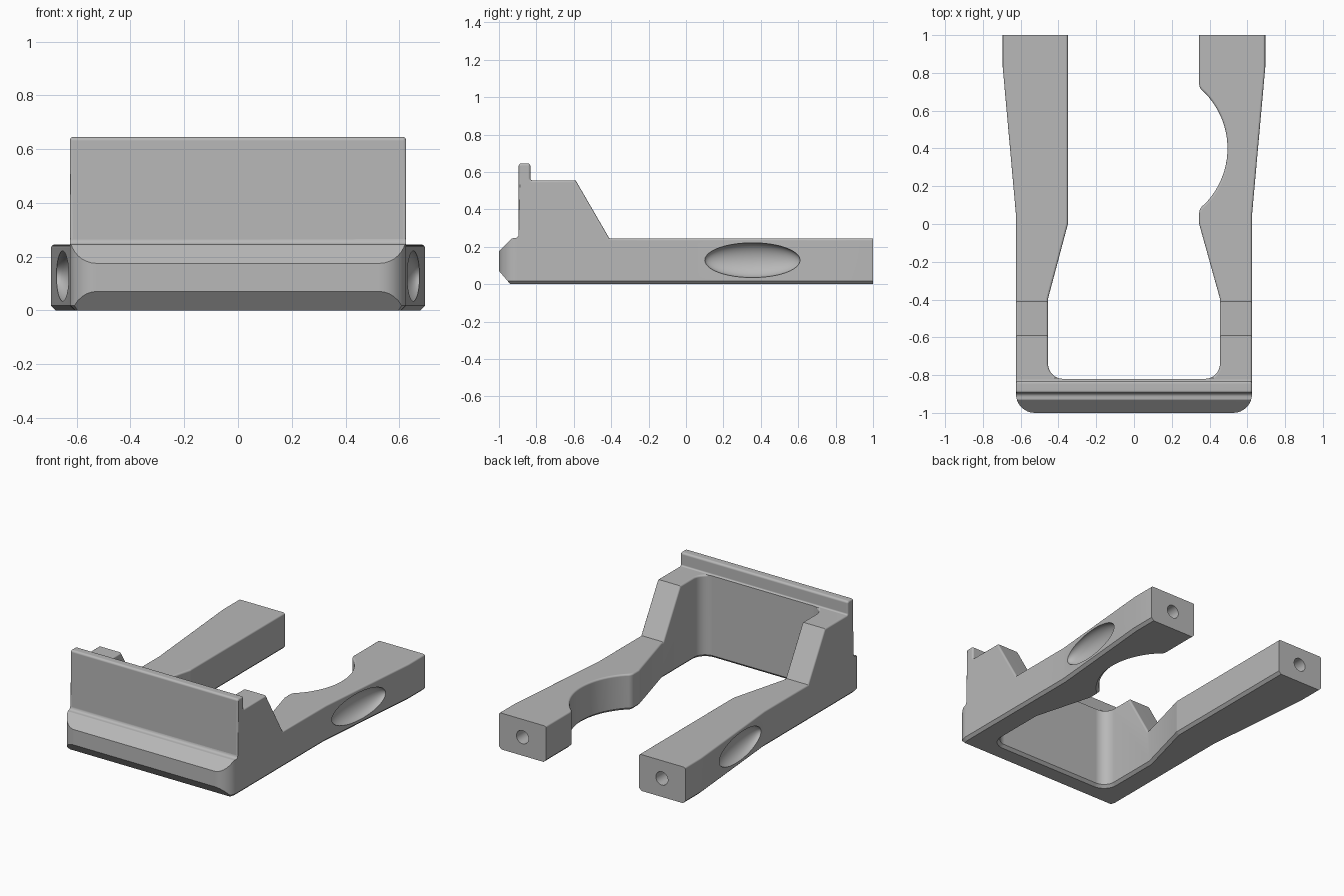
import bpy, bmesh, math
from mathutils import Vector, Matrix

cube = bpy.data.objects.get("Cube")
if cube:
    bpy.data.objects.remove(cube, do_unlink=True)


def fillet(corners, steps=8):
    """Turn (u, v, radius) corners into a closed loop with round corners."""
    loop = []
    for i, (u, v, r) in enumerate(corners):
        p = Vector((u, v))
        if r == 0:
            loop.append(p)
            continue
        a = (Vector(corners[i - 1][:2]) - p).normalized()
        b = (Vector(corners[(i + 1) % len(corners)][:2]) - p).normalized()
        half = a.angle(b) / 2
        tangent = r / math.tan(half)
        centre = p + (a + b).normalized() * (r / math.sin(half))
        s, e = p + a * tangent - centre, p + b * tangent - centre
        n = max(2, round(steps * (math.pi - 2 * half) / (math.pi / 2)))
        loop += [centre + s.slerp(e, k / n).normalized() * r for k in range(n + 1)]
    return loop


def new_object(name, bm):
    bmesh.ops.recalc_face_normals(bm, faces=bm.faces)
    mesh = bpy.data.meshes.new(name)
    bm.to_mesh(mesh)
    bm.free()
    obj = bpy.data.objects.new(name, mesh)
    bpy.context.collection.objects.link(obj)
    return obj


def prism(points, depth):
    """Closed solid from a loop of points pushed along depth."""
    bm = bmesh.new()
    low = [bm.verts.new(p) for p in points]
    high = [bm.verts.new(Vector(p) + Vector(depth)) for p in points]
    bm.faces.new(low)
    bm.faces.new(high[::-1])
    for i in range(len(low)):
        bm.faces.new((low[i], low[i - 1], high[i - 1], high[i]))
    bmesh.ops.recalc_face_normals(bm, faces=bm.faces)
    return bm


def boolean(obj, tool, operation):
    mod = obj.modifiers.new("cut", "BOOLEAN")
    mod.operation, mod.solver, mod.object = operation, "EXACT", tool
    bpy.context.view_layer.update()
    graph = bpy.context.evaluated_depsgraph_get()
    mesh = bpy.data.meshes.new_from_object(obj.evaluated_get(graph))
    obj.modifiers.clear()
    obj.data = mesh
    bpy.data.objects.remove(tool, do_unlink=True)


# Plan outline: U-shaped frame with a round bite in one arm
bite = [(0.075 + 0.42 * math.cos(a), 0.4 + 0.42 * math.sin(a), 0)
        for a in (math.radians(44 - 4 * k) for k in range(23))]
plan = [(-0.625, -1, 0.1), (0.625, -1, 0.1), (0.625, 0.05, 0), (0.695, 0.83, 0),
        (0.695, 1, 0), (0.345, 1, 0), (0.345, 0.72, 0.05), *bite,
        (0.345, 0.08, 0.05), (0.345, 0, 0.05), (0.455, -0.395, 0),
        (0.455, -0.82, 0.08), (-0.455, -0.82, 0.08), (-0.455, -0.395, 0),
        (-0.35, 0, 0.05), (-0.35, 1, 0), (-0.695, 1, 0),
        (-0.695, 0.83, 0), (-0.625, 0.05, 0)]
bm = prism([(p.x, p.y, 0) for p in fillet(plan)], (0, 0, 0.8))
# Chamfer along the underside, except at the arm ends
under = [e for e in bm.edges if all(v.co.z < 0.001 for v in e.verts)
         and not all(v.co.y > 0.999 for v in e.verts)]
bmesh.ops.bevel(bm, geom=under, offset=0.018, segments=1, affect="EDGES",
                clamp_overlap=False)
frame = new_object("bracket_frame", bm)

# Side profile: front nose, upright plate with lip, shelf, slope, low arms
side = [(-0.854, -0.1, 0), (1.1, -0.1, 0), (1.1, 0.245, 0), (-0.41, 0.245, 0),
        (-0.59, 0.555, 0), (-0.832, 0.555, 0.01), (-0.832, 0.645, 0.014),
        (-0.895, 0.645, 0.014), (-0.895, 0.247, 0.02), (-0.93, 0.245, 0.012),
        (-1.048, 0.127, 0)]
tool = new_object("side_profile", prism([(-0.9, p.x, p.y) for p in fillet(side, 4)],
                                        (1.8, 0, 0)))
boolean(frame, tool, "INTERSECT")


# Round the upper edges between the flanks and the profile surfaces
def is_flank_edge(e):
    if len(e.link_faces) != 2:
        return False
    mid = (e.verts[0].co + e.verts[1].co) / 2
    f, g = sorted((x.normal for x in e.link_faces), key=lambda n: abs(n.x))
    return (mid.z > 0.2 and mid.y > -0.8955 and abs(f.x) < 0.05
            and abs(g.x) > 0.3 and abs(g.z) < 0.1
            and e.calc_face_angle_signed(0) > 0.6)


bm = bmesh.new()
bm.from_mesh(frame.data)
bmesh.ops.remove_doubles(bm, verts=bm.verts, dist=0.00002)
bmesh.ops.dissolve_limit(bm, angle_limit=0.005, verts=bm.verts, edges=bm.edges)
bm.normal_update()
bmesh.ops.bevel(bm, geom=[e for e in bm.edges if is_flank_edge(e)], offset=0.012,
                segments=4, profile=0.5, affect="EDGES", clamp_overlap=False)
bm.to_mesh(frame.data)
bm.free()

# Finger hollows on the outer flanks and screw holes in the arm ends
for s in (-1, 1):
    bm = bmesh.new()
    bmesh.ops.create_uvsphere(bm, u_segments=48, v_segments=24, radius=1)
    bmesh.ops.transform(bm, verts=bm.verts, matrix=(
        Matrix.Translation((s * 0.652, 0.355, 0.128))
        @ Matrix.Rotation(-s * 0.09, 4, "Z")
        @ Matrix.Diagonal((0.07, 0.256, 0.093, 1))))
    boolean(frame, new_object("hollow_cutter", bm), "DIFFERENCE")
    bm = bmesh.new()
    bmesh.ops.create_cone(bm, cap_ends=True, segments=32, radius1=0.045,
                          radius2=0.045, depth=0.5)
    bmesh.ops.transform(bm, verts=bm.verts, matrix=(
        Matrix.Translation((s * 0.52, 1, 0.125))
        @ Matrix.Rotation(math.pi / 2, 4, "X")))
    boolean(frame, new_object("hole_cutter", bm), "DIFFERENCE")

# Plain grey material
grey = bpy.data.materials.new("plain_grey")
grey.use_nodes = True
colour = (0.48, 0.48, 0.48, 1)
grey.diffuse_color = colour
grey.node_tree.nodes["Principled BSDF"].inputs["Base Color"].default_value = colour
frame.data.materials.clear()
frame.data.materials.append(grey)
for poly in frame.data.polygons:
    poly.material_index = 0

# Smooth the rounds, keep flats flat
bpy.ops.object.select_all(action="DESELECT")
frame.select_set(True)
bpy.context.view_layer.objects.active = frame
bpy.ops.object.shade_smooth_by_angle(angle=math.radians(32))
weighted = frame.modifiers.new("flat_normals", "WEIGHTED_NORMAL")
weighted.keep_sharp = True
